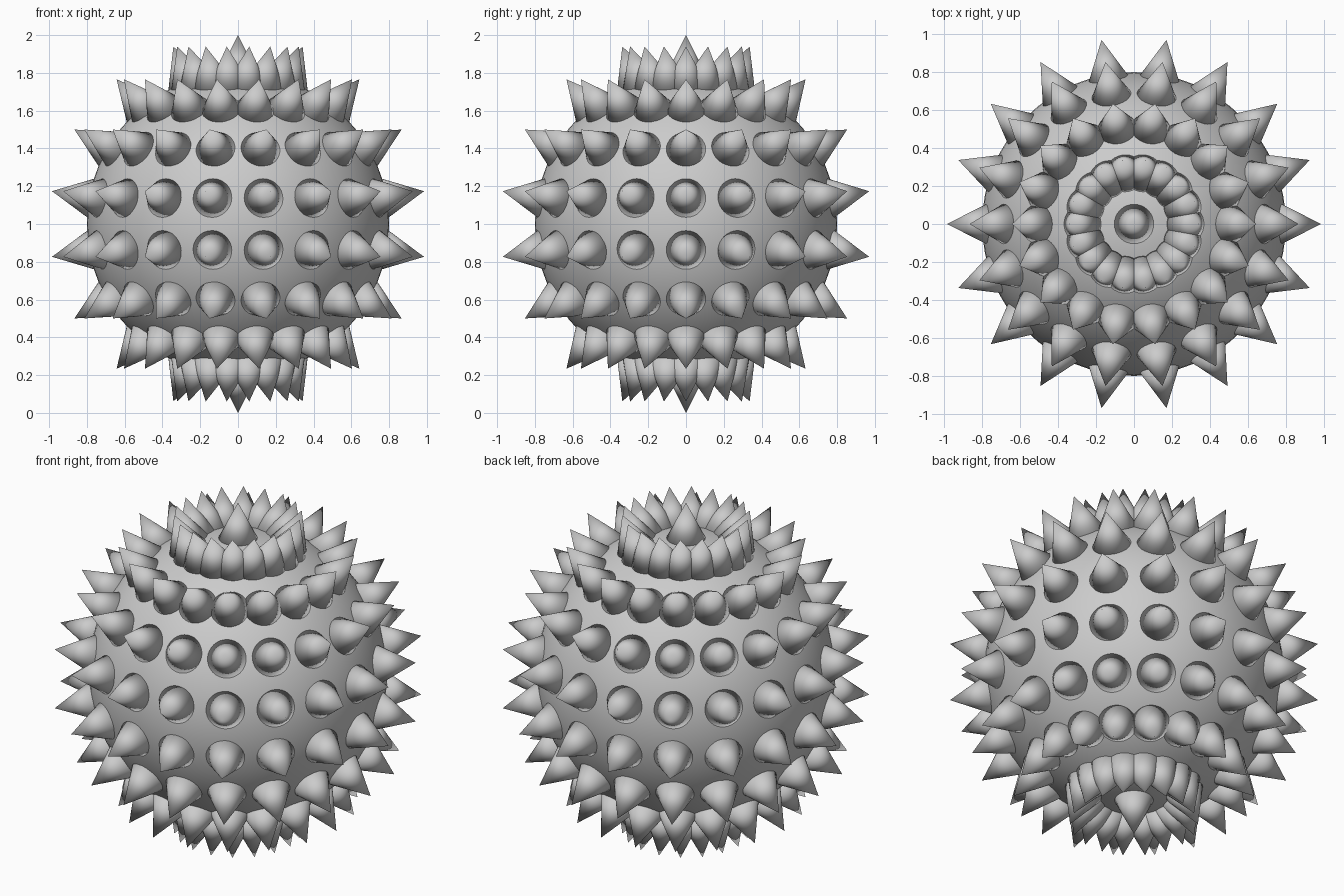
import bpy, bmesh, math
from mathutils import Matrix, Euler

cube = bpy.data.objects.get("Cube")
if cube:
    bpy.data.objects.remove(cube)

CENTRE = Matrix.Translation((0, 0, 1))
BALL_RADIUS = 0.8
SPIKE_RADIUS, SPIKE_LENGTH = 0.12, 0.24
PER_RING = 18

grey = bpy.data.materials.new("plain_grey")
grey.use_nodes = True
colour = (0.6, 0.6, 0.6, 1)
grey.diffuse_color = colour
grey.node_tree.nodes["Principled BSDF"].inputs["Base Color"].default_value = colour


def finish(name, bm):
    """Turn a bmesh into a fully smooth-shaded object."""
    bmesh.ops.remove_doubles(bm, verts=bm.verts, dist=1e-5)
    for face in bm.faces:
        face.smooth = True
    mesh = bpy.data.meshes.new(name)
    bm.to_mesh(mesh)
    bm.free()
    mesh.materials.append(grey)
    obj = bpy.data.objects.new(name, mesh)
    bpy.context.collection.objects.link(obj)


def spike_ring(name, latitude, count):
    """Cones pointing straight out of the ball, tips at unit distance."""
    bm = bmesh.new()
    outward = Matrix.Translation((0, 0, 1 - SPIKE_LENGTH / 2))
    for i in range(count):
        turn = Euler((0, math.radians(90 - latitude), math.tau * i / count)).to_matrix().to_4x4()
        bmesh.ops.create_cone(bm, cap_ends=True, segments=32, radius1=SPIKE_RADIUS,
                              radius2=0, depth=SPIKE_LENGTH, matrix=CENTRE @ turn @ outward)
    finish(name, bm)


# Round body
body = bmesh.new()
bmesh.ops.create_uvsphere(body, u_segments=64, v_segments=32, radius=BALL_RADIUS, matrix=CENTRE)
finish("ball_body", body)

# Mirrored rings of spikes, then one spike at each pole
for side, sign in (("upper", 1), ("lower", -1)):
    for latitude in range(10, 90, 20):
        spike_ring(f"{side}_spike_ring_{latitude}", sign * latitude, PER_RING)
    spike_ring(f"{side}_pole_spike", sign * 90, 1)
